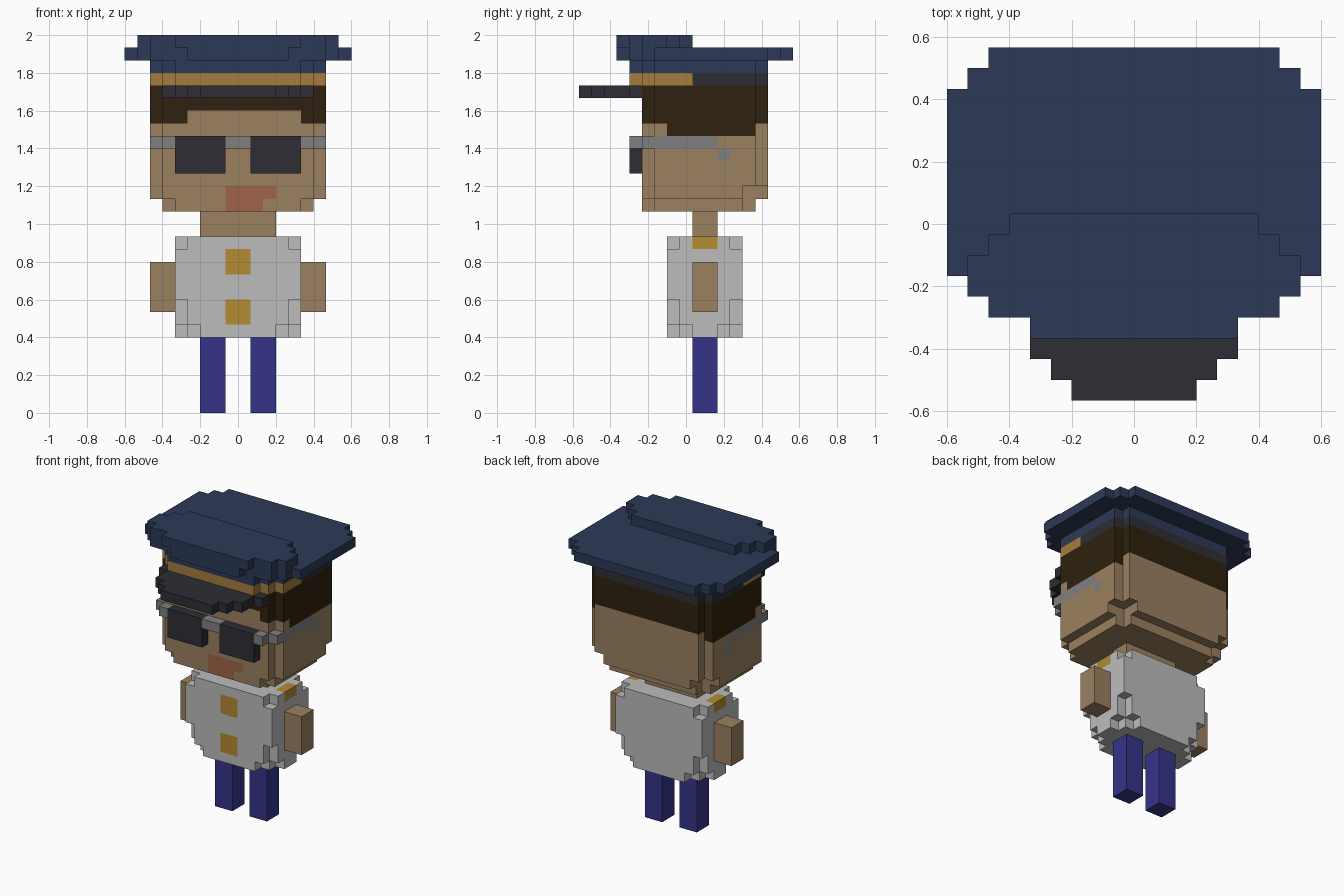
import bpy, bmesh
from mathutils import Vector

cube = bpy.data.objects.get("Cube")
if cube:
    bpy.data.objects.remove(cube)

U = 1 / 15          # size of one block
Y_SHIFT = 8.5       # block rows are counted from the visor tip backwards


def make_material(name, code):
    rgb = [int(code[i:i + 2], 16) / 255 for i in (0, 2, 4)]
    lin = [c / 12.92 if c < 0.04 else ((c + 0.055) / 1.055) ** 2.4 for c in rgb]
    mat = bpy.data.materials.new(name)
    mat.use_nodes = True
    mat.diffuse_color = (*lin, 1)
    mat.node_tree.nodes["Principled BSDF"].inputs["Base Color"].default_value = (*lin, 1)
    return mat


MATS = {n: make_material(n, c) for n, c in dict(
    skin="9B8060", hair="2E210E", cap_blue="2C3A57", band_gold="A67C3E",
    button_gold="B38B32", charcoal="2D2D35", frame_grey="808080",
    lips="A0644A", shirt="BCBCBC", trousers="363489").items()}


def fill(cells, color, x, y, z, mirror=False):
    """Fill a block range with a colour, or cut it away when color is None."""
    for i in range(*x):
        for j in range(*y):
            for k in range(*z):
                for c in {(i, j, k), (-1 - i, j, k) if mirror else (i, j, k)}:
                    if color:
                        cells[c] = color
                    else:
                        cells.pop(c, None)


def build(name, cells):
    """Skin the block set with its outer faces and merge the flat areas."""
    bm = bmesh.new()
    verts = {}
    names = sorted(set(cells.values()))

    def vert(p):
        if p not in verts:
            verts[p] = bm.verts.new((p[0] * U, (p[1] - Y_SHIFT) * U, p[2] * U))
        return verts[p]

    for cell, color in cells.items():
        for axis in range(3):
            for side in (0, 1):
                near = list(cell)
                near[axis] += 2 * side - 1
                if tuple(near) in cells:
                    continue
                ring = []
                for a, b in ((0, 0), (1, 0), (1, 1), (0, 1)):
                    p = list(cell)
                    p[axis] += side
                    p[(axis + 1) % 3] += a
                    p[(axis + 2) % 3] += b
                    ring.append(vert(tuple(p)))
                face = bm.faces.new(ring if side else ring[::-1])
                face.material_index = names.index(color)
    bmesh.ops.dissolve_limit(bm, angle_limit=0.01, verts=bm.verts[:],
                             edges=bm.edges[:], delimit={'MATERIAL'})
    mesh = bpy.data.meshes.new(name)
    bm.to_mesh(mesh)
    bm.free()
    for n in names:
        mesh.materials.append(MATS[n])
    obj = bpy.data.objects.new(name, mesh)
    bpy.context.collection.objects.link(obj)
    return obj


def block(name, color, x, y, z):
    cells = {}
    fill(cells, color, x, y, z)
    build(name, cells)


# Legs, arms and neck
for side, x in (("left", 1), ("right", -3)):
    block(side + "_leg", "trousers", (x, x + 2), (9, 11), (0, 6))
for side, x in (("left", 5), ("right", -7)):
    block(side + "_arm", "skin", (x, x + 2), (9, 11), (8, 12))
block("neck", "skin", (-3, 3), (9, 11), (14, 16))

# Torso with notched corners, buttons and shoulder tabs
torso = {}
fill(torso, "shirt", (-5, 5), (7, 13), (6, 14))
for y, y_arm in ((7, (7, 9)), (12, (11, 13))):
    row = (y, y + 1)
    fill(torso, None, (4, 5), row, (13, 14), True)
    fill(torso, None, (4, 5), row, (6, 9), True)
    fill(torso, None, (3, 5), row, (6, 7), True)
    fill(torso, None, (4, 5), y_arm, (6, 7), True)
for z in (7, 11):
    fill(torso, "button_gold", (-1, 1), (7, 8), (z, z + 2))
fill(torso, "button_gold", (4, 5), (9, 11), (13, 14), True)
build("torso", torso)

# Head with chin step and hair
head = {}
fill(head, "skin", (-6, 6), (5, 14), (16, 17))
fill(head, "skin", (-7, 7), (5, 15), (17, 26))
fill(head, "hair", (-7, 7), (5, 15), (23, 26))
fill(head, "hair", (6, 7), (7, 14), (22, 23), True)
fill(head, "skin", (-4, 5), (5, 6), (23, 24))
fill(head, "lips", (-1, 3), (5, 6), (17, 18))
fill(head, "lips", (-1, 2), (5, 6), (16, 17))
# Temple arms of the glasses run along the sides of the head
fill(head, "frame_grey", (6, 7), (6, 11), (21, 22), True)
fill(head, "frame_grey", (6, 7), (11, 12), (20, 21), True)
# Corner notches
for y in (5, 14):
    fill(head, None, (6, 7), (y, y + 1), (16, 26), True)
fill(head, None, (5, 6), (5, 6), (16, 17), True)
fill(head, None, (5, 6), (13, 14), (16, 17), True)
fill(head, None, (5, 7), (13, 15), (17, 18), True)
build("head", head)

# Glasses
glasses = {}
fill(glasses, "frame_grey", (-6, 6), (4, 5), (21, 22))
fill(glasses, "frame_grey", (6, 7), (5, 6), (21, 22), True)
fill(glasses, "charcoal", (1, 5), (4, 5), (19, 22), True)
build("glasses", glasses)


def layer(name, color, z, rows, extra=None):
    """One or more flat layers given as (half width, first row, end row)."""
    cells = {}
    for half, y0, y1 in rows:
        fill(cells, color, (-half, half), (y0, y1), z)
    if extra:
        for c in cells:
            if c[1] < 9:
                cells[c] = extra
    build(name, cells)


# Cap: visor, two-tone band, crown base, wide crown and raised front
band_rows = [(5, 4, 5), (6, 5, 6), (7, 6, 14), (6, 14, 15)]
layer("visor", "charcoal", (25, 26), [(3, 0, 1), (4, 1, 2), (5, 2, 4), (6, 4, 5)])
layer("cap_band", "charcoal", (26, 27), band_rows, "band_gold")
layer("cap_base", "cap_blue", (27, 28), band_rows)
layer("cap_crown", "cap_blue", (28, 29),
      [(4, 3, 4), (7, 4, 5), (8, 5, 6), (9, 6, 15), (8, 15, 16), (7, 16, 17)])
layer("cap_front", "cap_blue", (29, 30),
      [(5, 3, 4), (7, 4, 5), (8, 5, 7), (7, 7, 8), (6, 8, 9)])
